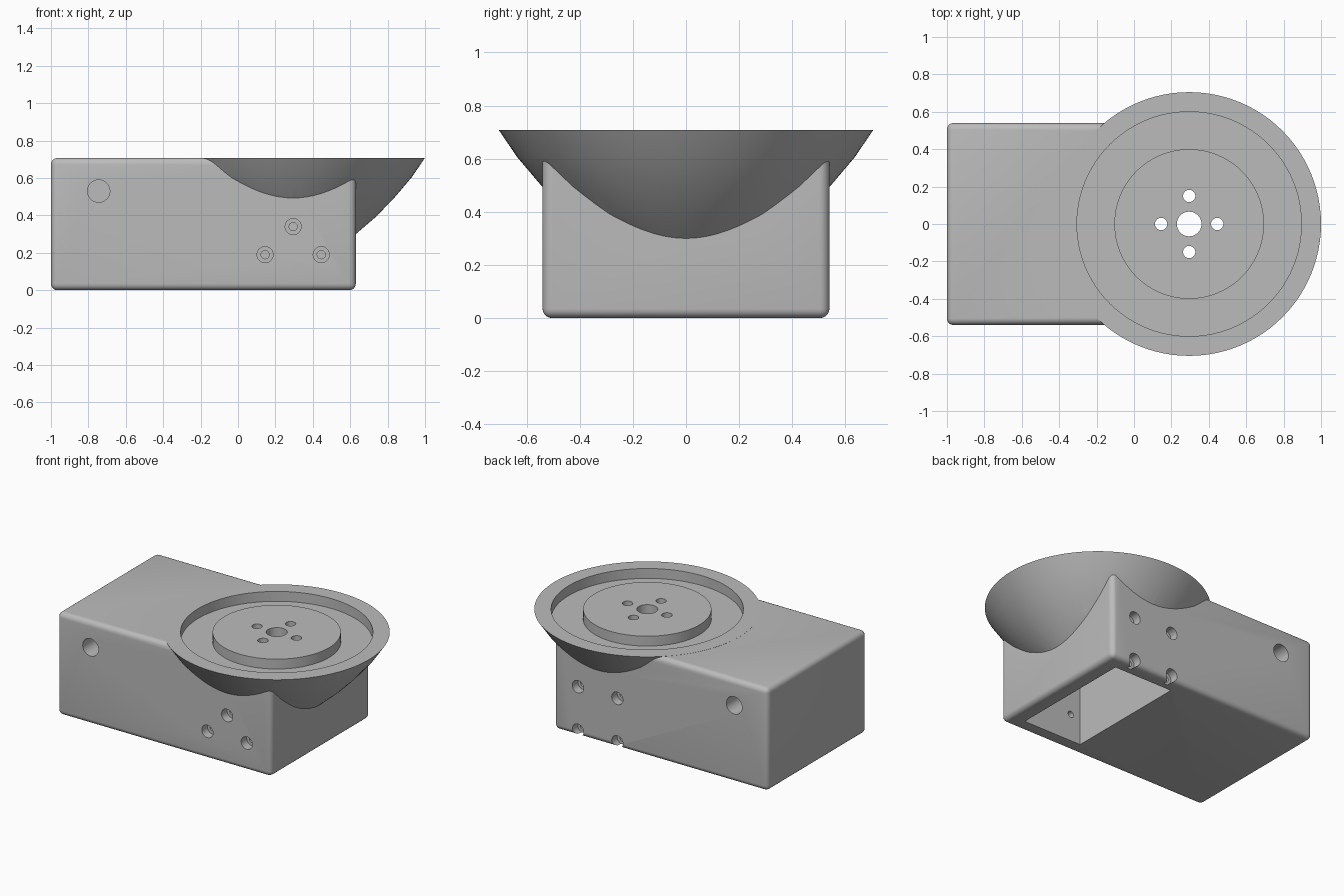
import bpy, bmesh, math
from mathutils import Matrix, Vector

if "Cube" in bpy.data.objects:
    bpy.data.objects.remove(bpy.data.objects["Cube"], do_unlink=True)

grey = bpy.data.materials.new("plain grey")
grey.use_nodes = True
grey.diffuse_color = (0.5, 0.5, 0.5, 1)
grey.node_tree.nodes["Principled BSDF"].inputs["Base Color"].default_value = (0.5, 0.5, 0.5, 1)

TOP = 0.708
CX = 0.295          # bowl axis
HALF_Y = 0.54


def to_object(name, bm):
    bmesh.ops.recalc_face_normals(bm, faces=bm.faces)
    mesh = bpy.data.meshes.new(name)
    bm.to_mesh(mesh)
    bm.free()
    mesh.materials.append(grey)
    ob = bpy.data.objects.new(name, mesh)
    bpy.context.collection.objects.link(ob)
    return ob


def box(name, lo, hi, bevel=0):
    bm = bmesh.new()
    bmesh.ops.create_cube(bm, size=1)
    lo, hi = Vector(lo), Vector(hi)
    for v in bm.verts:
        v.co = (lo + hi) / 2 + v.co * (hi - lo)
    if bevel:
        bmesh.ops.bevel(bm, geom=bm.edges[:], offset=bevel, segments=5,
                        profile=0.5, affect='EDGES')
    return to_object(name, bm)


def lathe(name, profile, steps):
    """Solid of revolution about the bowl axis; closed profiles join up."""
    bm = bmesh.new()
    verts = [bm.verts.new((r, 0, z)) for r, z in profile]
    edges = [bm.edges.new((a, b)) for a, b in zip(verts, verts[1:])]
    if profile[0][0] > 0:
        edges.append(bm.edges.new((verts[-1], verts[0])))
    bmesh.ops.spin(bm, geom=verts + edges, axis=(0, 0, 1), cent=(0, 0, 0),
                   angle=math.tau, steps=steps)
    bmesh.ops.remove_doubles(bm, verts=bm.verts, dist=1e-5)
    bmesh.ops.translate(bm, verts=bm.verts, vec=(CX, 0, 0))
    return to_object(name, bm)


def rod(name, centre, radius, length, axis):
    bm = bmesh.new()
    bmesh.ops.create_cone(bm, cap_ends=True, segments=32, radius1=radius,
                          radius2=radius, depth=length)
    turn = Matrix.Rotation(math.pi / 2, 4, 'X') if axis == 'Y' else Matrix()
    bmesh.ops.transform(bm, matrix=Matrix.Translation(centre) @ turn, verts=bm.verts)
    return to_object(name, bm)


def combine(target, other, operation):
    """Apply a boolean and drop the helper."""
    mod = target.modifiers.new(operation.lower(), 'BOOLEAN')
    mod.operation = operation
    mod.solver = 'EXACT'
    mod.object = other
    bpy.context.view_layer.objects.active = target
    bpy.ops.object.modifier_apply(modifier=mod.name)
    bpy.data.objects.remove(other, do_unlink=True)


# Housing block with rounded edges, joined to the flared bowl
body = box("housing_with_bowl", (-1, -HALF_Y, 0), (0.63, HALF_Y, TOP - 0.001), bevel=0.035)
bowl = lathe("bowl", [(0, 0.18), (0.12, 0.195), (0.235, 0.235), (0.335, 0.3), (0.44, 0.39),
                      (0.54, 0.493), (0.635, 0.605), (0.705, TOP), (0, TOP)], 96)
combine(body, bowl, 'UNION')

# Ring-shaped groove around the central disc
combine(body, lathe("groove", [(0.4, 0.64), (0.6, 0.64), (0.6, 0.8), (0.4, 0.8)], 96),
        'DIFFERENCE')

# Open compartment underneath
combine(body, box("compartment", (0.07, -0.44, -0.1), (0.52, 0.44, 0.55)), 'DIFFERENCE')

# Shaft hole and four mounting holes in the disc
combine(body, rod("shaft_hole", (CX, 0, 0.65), 0.066, 0.4, 'Z'), 'DIFFERENCE')
for i in range(4):
    a = i * math.pi / 2
    centre = (CX + 0.15 * math.cos(a), 0.15 * math.sin(a), 0.65)
    combine(body, rod("mount_hole", centre, 0.033, 0.4, 'Z'), 'DIFFERENCE')

# Counterbored screw holes through the side walls, and one blind port per side
front = [(CX - 0.15, 0.19), (CX, 0.34), (CX + 0.15, 0.19)]
back = [(CX + sx, z) for sx in (-0.15, 0.15) for z in (0.04, 0.34)]
for side, places in ((-1, front), (1, back)):
    for x, z in places:
        combine(body, rod("screw_head", (x, side * HALF_Y, z), 0.043, 0.12, 'Y'), 'DIFFERENCE')
        combine(body, rod("screw_hole", (x, side * 0.48, z), 0.022, 0.16, 'Y'), 'DIFFERENCE')
    combine(body, rod("port", (-0.745, side * HALF_Y, 0.53), 0.06, 0.3, 'Y'), 'DIFFERENCE')

# Smooth shading with crisp edges
bpy.ops.object.select_all(action='DESELECT')
body.select_set(True)
bpy.context.view_layer.objects.active = body
bpy.ops.object.shade_smooth_by_angle(angle=math.radians(30))
